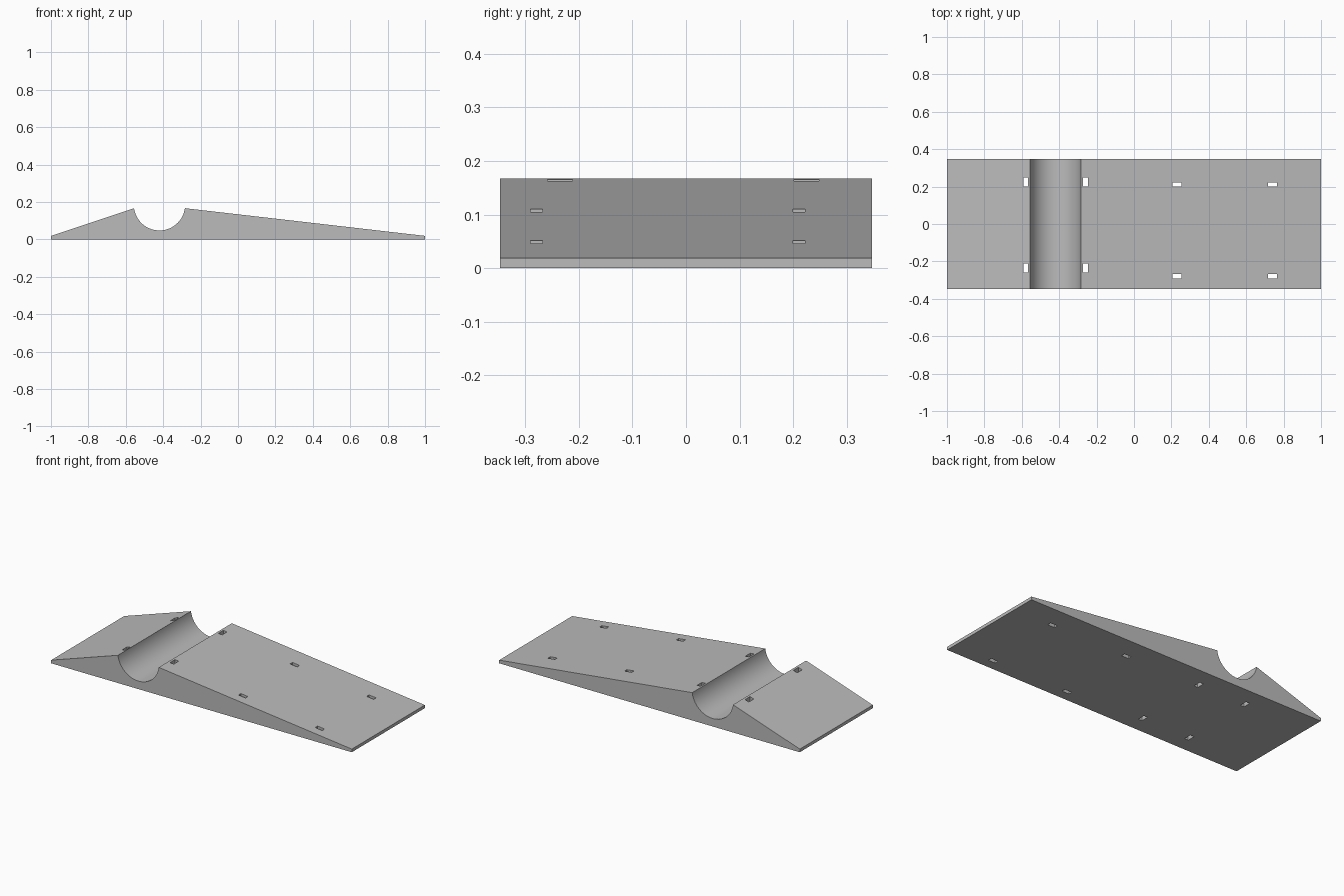
import bpy, bmesh, math
from mathutils import Matrix, Vector

cube = bpy.data.objects.get("Cube")
if cube:
    bpy.data.objects.remove(cube, do_unlink=True)

HALF_Y = 0.347
PEAK, LIP = 0.167, 0.019
GROOVE_X, GROOVE_Z, RADIUS = -0.42, 0.185, 0.137
SEGMENTS = 40


def add_object(name, bm):
    bmesh.ops.recalc_face_normals(bm, faces=bm.faces)
    mesh = bpy.data.meshes.new(name)
    bm.to_mesh(mesh)
    bm.free()
    obj = bpy.data.objects.new(name, mesh)
    bpy.context.collection.objects.link(obj)
    return obj


# Ramp profile: two slopes with a round groove between them
start = math.asin((PEAK - GROOVE_Z) / RADIUS)
profile = [(1, 0), (1, LIP)]
for i in range(SEGMENTS + 1):
    a = start - (math.pi + 2 * start) * i / SEGMENTS
    profile.append((GROOVE_X + RADIUS * math.cos(a), GROOVE_Z + RADIUS * math.sin(a)))
profile += [(-1, LIP), (-1, 0)]

bm = bmesh.new()
face = bm.faces.new([bm.verts.new((x, -HALF_Y, z)) for x, z in profile])
swept = bmesh.ops.extrude_face_region(bm, geom=[face])["geom"]
bmesh.ops.translate(bm, vec=(0, 2 * HALF_Y, 0),
                    verts=[v for v in swept if isinstance(v, bmesh.types.BMVert)])
ramp = add_object("wedge_ramp", bm)

# Strap slots cut straight through
bm = bmesh.new()


def slots(xs, ys, sx, sy):
    for x in xs:
        for y in ys:
            place = Matrix.Translation((x, y, 0.1)) @ Matrix.Diagonal(Vector((sx, sy, 0.6, 1)))
            bmesh.ops.create_cube(bm, size=1, matrix=place)


slots((-0.579, -0.259), (-0.235, 0.225), 0.025, 0.047)
slots((0.23, 0.74), (-0.279, 0.211), 0.047, 0.023)
cutter = add_object("slot_cutter", bm)
cutter.hide_render = True

bpy.context.view_layer.objects.active = ramp
ramp.select_set(True)
cut = ramp.modifiers.new("slots", "BOOLEAN")
cut.operation = "DIFFERENCE"
cut.solver = "EXACT"
cut.object = cutter
bpy.ops.object.modifier_apply(modifier=cut.name)
bpy.data.objects.remove(cutter, do_unlink=True)

# Plain grey finish with a smooth groove
grey = bpy.data.materials.new("light_grey")
grey.use_nodes = True
colour = (0.5, 0.5, 0.5, 1)
grey.diffuse_color = colour
grey.node_tree.nodes["Principled BSDF"].inputs["Base Color"].default_value = colour
ramp.data.materials.clear()
ramp.data.materials.append(grey)
bpy.ops.object.shade_smooth_by_angle(angle=math.radians(30))
